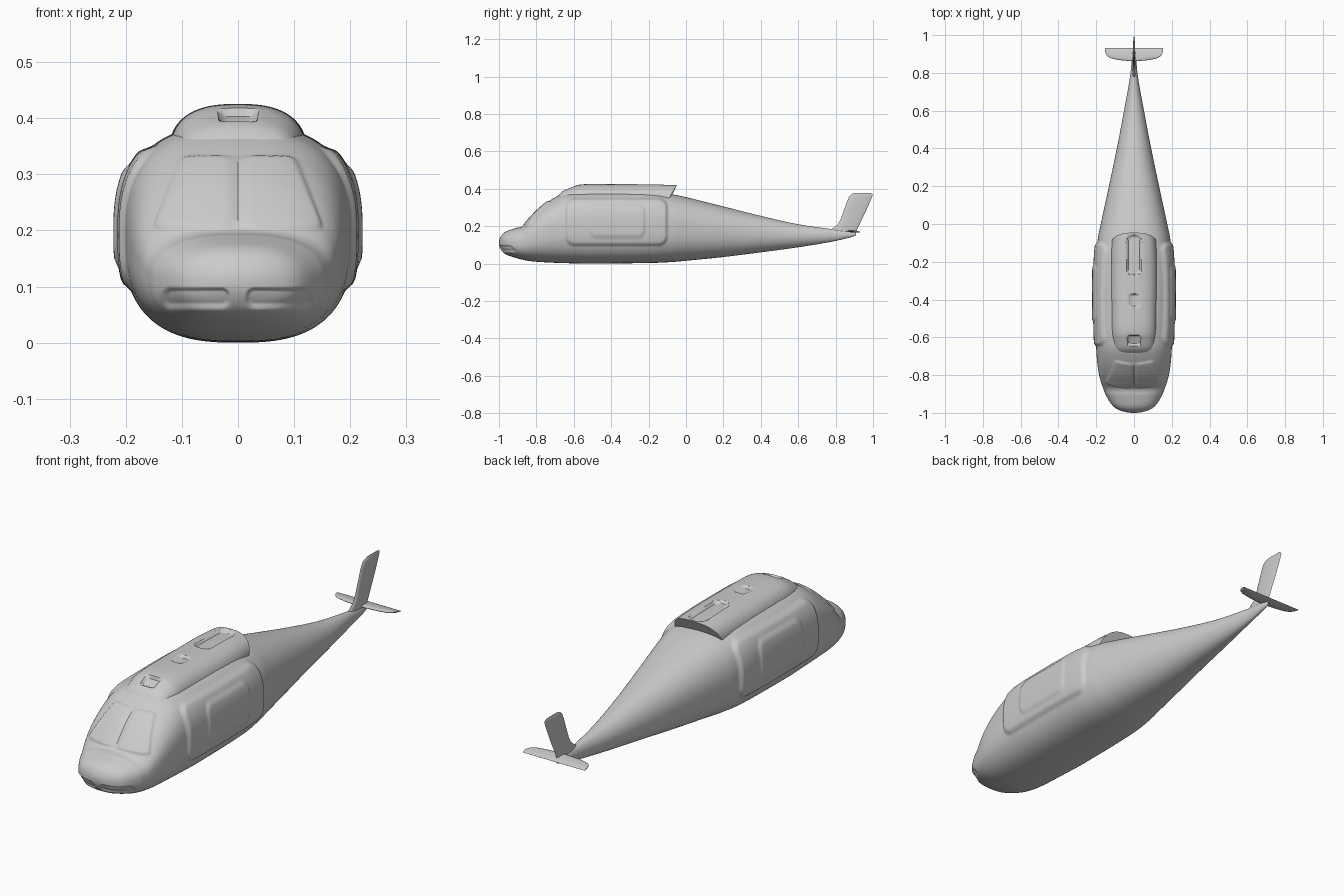
import bpy, bmesh, math
from mathutils import Vector

if "Cube" in bpy.data.objects:
    bpy.data.objects.remove(bpy.data.objects["Cube"])


def finish(name, bm, angle=35):
    bmesh.ops.recalc_face_normals(bm, faces=bm.faces[:])
    mesh = bpy.data.meshes.new(name)
    bm.to_mesh(mesh)
    bm.free()
    ob = bpy.data.objects.new(name, mesh)
    bpy.context.collection.objects.link(ob)
    bpy.ops.object.select_all(action='DESELECT')
    ob.select_set(True)
    bpy.context.view_layer.objects.active = ob
    bpy.ops.object.shade_smooth_by_angle(angle=math.radians(angle))
    return ob


def spline(keys, step, blunt=False):
    """Smooth curve through rows of station values, spaced about one step apart."""
    n, dims = len(keys), range(len(keys[0]))
    t = [0.0]
    for a, b in zip(keys, keys[1:]):
        t.append(t[-1] + math.dist(a, b))
    tan = []
    for i in range(n):
        a, b = max(i - 1, 0), min(i + 1, n - 1)
        tan.append([(keys[b][k] - keys[a][k]) / (t[b] - t[a]) for k in dims])
    if blunt:
        tan[0][0] = 0.0
    rows = []
    for i in range(n - 1):
        h = t[i + 1] - t[i]
        m = max(3, math.ceil(h / step))
        for j in range(m + (i == n - 2)):
            s = j / m
            c = (2*s**3 - 3*s*s + 1, (s**3 - 2*s*s + s) * h,
                 3*s*s - 2*s**3, (s**3 - s*s) * h)
            rows.append([c[0]*keys[i][k] + c[1]*tan[i][k] + c[2]*keys[i+1][k]
                         + c[3]*tan[i+1][k] for k in dims])
    return rows


def skin(rings):
    bm = bmesh.new()
    vs = [[bm.verts.new(p) for p in r] for r in rings]
    n = len(vs[0])
    for a, b in zip(vs, vs[1:]):
        for i in range(n):
            bm.faces.new((a[i], a[(i+1) % n], b[(i+1) % n], b[i]))
    bm.faces.new(vs[0])
    bm.faces.new(vs[-1])
    bmesh.ops.recalc_face_normals(bm, faces=bm.faces[:])
    bm.normal_update()
    return bm


def section(row, count):
    """Superellipse ring from (y, half width, mid z, bottom z, top z, exponent)."""
    y, w, zc, zb, zt, e = row
    ring = []
    for i in range(count):
        a = 2 * math.pi * i / count
        c, s = math.cos(a), math.sin(a)
        h = zt - zc if s > 0 else zc - zb
        ring.append(Vector((w * math.copysign(abs(c)**(2/e), c), y,
                            zc + h * math.copysign(abs(s)**(2/e), s))))
    return ring


def mask(d, soft):
    s = min(1, max(0, 0.5 - d / (2 * soft)))
    return s * s * (3 - 2 * s)


def rbox(u, v, cu, cv, hu, hv, r):
    a, b = abs(u - cu) - hu + r, abs(v - cv) - hv + r
    return math.hypot(max(a, 0), max(b, 0)) + min(max(a, b), 0) - r


def emboss(bm, relief):
    moves = [(v, v.normal * relief(v.co)) for v in bm.verts]
    for v, m in moves:
        v.co += m


# Fuselage: lofted pod and tail boom
body = [(-1.0, .004, .11, .108, .113, 2.2), (-.99, .065, .107, .075, .145, 2.3),
        (-.965, .11, .107, .05, .17, 2.4), (-.91, .147, .11, .03, .19, 2.5),
        (-.87, .163, .12, .02, .202, 2.6), (-.84, .174, .135, .014, .235, 2.6),
        (-.79, .187, .155, .009, .287, 2.6), (-.72, .196, .175, .005, .342, 2.6),
        (-.64, .201, .19, .002, .378, 2.65), (-.5, .205, .195, 0, .388, 2.7),
        (-.2, .203, .195, .003, .386, 2.65), (-.08, .192, .19, .008, .371, 2.5),
        (0, .176, .185, .015, .355, 2.4), (.2, .133, .17, .035, .305, 2.25),
        (.4, .091, .155, .06, .255, 2.1), (.6, .053, .148, .087, .21, 2),
        (.78, .021, .15, .117, .184, 2), (.88, .01, .155, .14, .172, 2),
        (.91, .003, .157, .15, .165, 2)]


def body_relief(p):
    x, y, z = abs(p.x), p.y, p.z
    d = 0.0
    # stepped side door panels
    if -.75 < y < 0 and x > .1:
        d += .011 * mask(rbox(y, z, -.372, .222, .268, .12, .045), .012)
        d += .006 * mask(rbox(y, z, -.368, .225, .145, .082, .035), .010)
    # raised windscreen panes
    if -.9 < y < -.68 and z > .17:
        planes = (.012 - x, .203 - z, z - .331, .93 * (x - .142) + .37 * (z - .225))
        k = .005
        d += .006 * mask(k * math.log(sum(math.exp(q / k) for q in planes)), .004)
    # recessed chin windows
    if y < -.85:
        d -= .006 * mask(rbox(x, z, .075, .079, .058, .016, .013), .005)
    return d


bm = skin([section(r, 144) for r in spline(body, .0055, True)])
emboss(bm, body_relief)
finish("fuselage", bm)

# Engine cowling on the roof, with an overhanging rear lip
cowl = [(-.69, .08, .33, .30, .355, 2.6), (-.66, .102, .33, .30, .386, 2.6),
        (-.62, .113, .33, .30, .406, 2.6), (-.58, .119, .33, .30, .42, 2.6),
        (-.52, .122, .33, .30, .425, 2.6), (-.3, .124, .33, .30, .425, 2.6),
        (-.15, .122, .33, .30, .425, 2.6), (-.045, .117, .33, .30, .421, 2.6)]


def cowl_relief(p):
    if p.z < .36:
        return 0
    x, y = p.x, p.y
    return -(.012 * mask(rbox(x, y, 0, -.163, .037, .106, .035), .004)
             + .010 * mask(rbox(x, y, 0, -.405, .023, .034, .014), .004)
             + .013 * mask(rbox(x, y, 0, -.617, .03, .025, .010), .004))


bm = skin([section(r, 112) for r in spline(cowl, .0045)])
emboss(bm, cowl_relief)
for v in bm.verts:
    t = min(1, max(0, (v.co.y + .2) / .155))
    v.co.y -= t * (.5 * (.422 - v.co.z) + .6 * v.co.x**2)
finish("engine_cowling", bm)


def blade(name, stations):
    """Thin aerofoil through (leading edge, trailing edge, half thickness axis)."""
    rings = []
    for lead, trail, thick in stations:
        lead, trail, thick = Vector(lead), Vector(trail), Vector(thick)
        ring = []
        for i in range(20):
            a = 2 * math.pi * i / 20
            u = (1 - math.cos(a)) / 2
            ring.append(lead.lerp(trail, u) + thick * math.sin(a) * (1.2 - .55 * u))
        rings.append(ring)
    return finish(name, skin(rings), 50)


# Swept tail fin
fin = [(.74, .17, .89, .145, .010), (.785, .188, .905, .165, .009),
       (.812, .21, .918, .19, .008), (.828, .24, .935, .225, .008),
       (.846, .29, .962, .28, .007), (.862, .335, .984, .33, .007),
       (.875, .362, .997, .362, .006), (.888, .372, .996, .372, .005),
       (.905, .378, .985, .378, .002)]
blade("tail_fin", [((0, a, b), (0, c, d), (t, 0, 0)) for a, b, c, d, t in fin])

# Horizontal stabiliser, mirrored about the centre
half = [(.02, .862, .007), (.08, .868, .007), (.12, .876, .006),
        (.14, .886, .005), (.148, .898, .004), (.153, .912, .002)]
full = [(-x, y, t) for x, y, t in reversed(half)] + half
blade("stabiliser", [((x, y, .175), (x, .932, .168), (0, 0, t)) for x, y, t in full])
